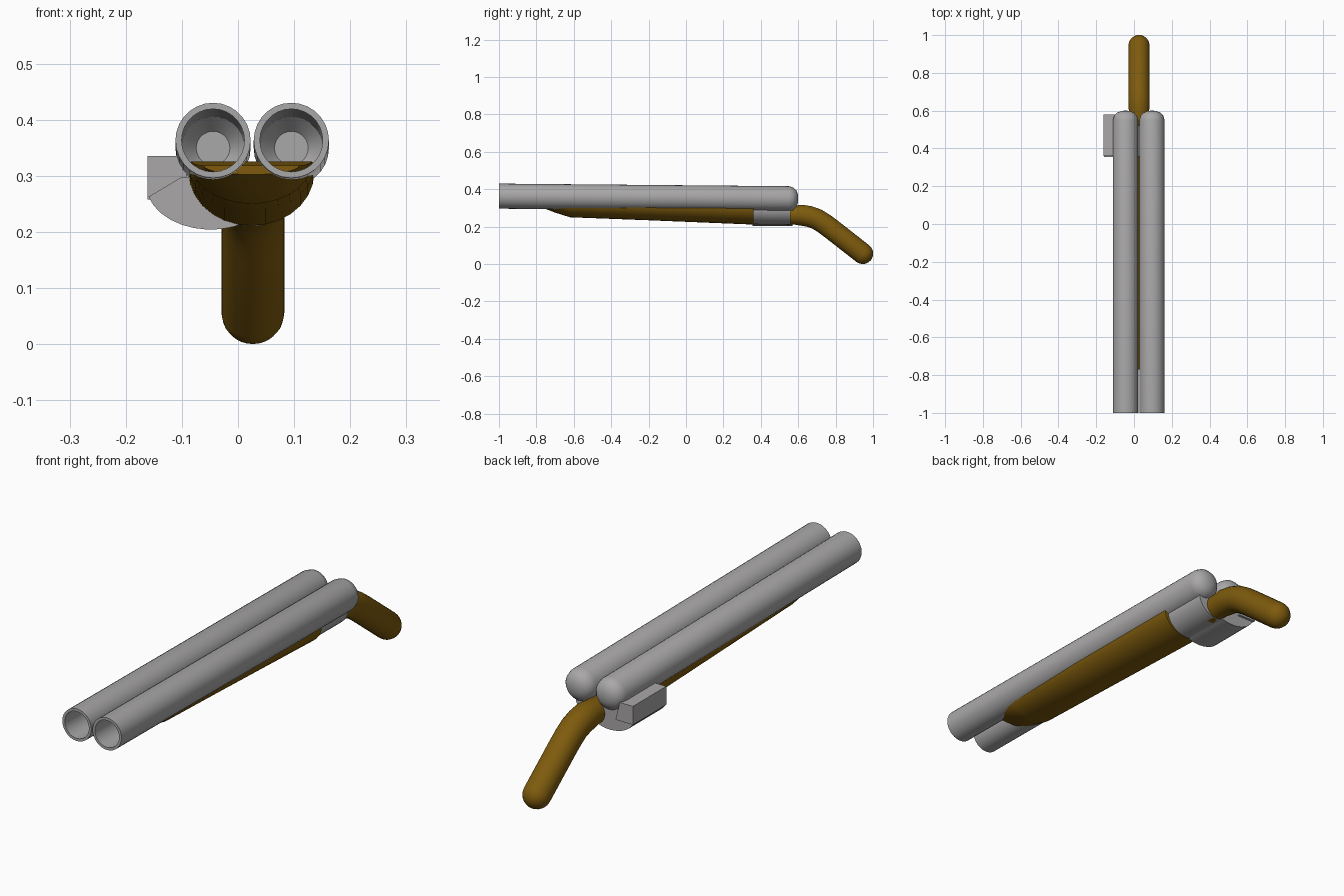
import bpy, bmesh, math
from mathutils import Vector

if "Cube" in bpy.data.objects:
    bpy.data.objects.remove(bpy.data.objects["Cube"])


def material(name, rgb):
    m = bpy.data.materials.new(name)
    m.diffuse_color = (*rgb, 1)
    m.use_nodes = True
    m.node_tree.nodes["Principled BSDF"].inputs["Base Color"].default_value = m.diffuse_color
    return m


STEEL = material("grey steel", (0.40, 0.39, 0.39))
WOOD = material("brown wood", (0.21, 0.105, 0.004))


def loft(name, rings, mat, angle=35):
    """Skin a list of equal-length point rings and cap both ends."""
    bm = bmesh.new()
    rows = [[bm.verts.new(p) for p in ring] for ring in rings]
    n = len(rows[0])
    for a, b in zip(rows, rows[1:]):
        for i in range(n):
            j = (i + 1) % n
            bm.faces.new((a[i], a[j], b[j], b[i]))
    bm.faces.new(rows[0])
    bm.faces.new(rows[-1])
    bmesh.ops.remove_doubles(bm, verts=bm.verts, dist=1e-5)
    bmesh.ops.recalc_face_normals(bm, faces=bm.faces)
    me = bpy.data.meshes.new(name)
    bm.to_mesh(me)
    bm.free()
    me.materials.append(mat)
    ob = bpy.data.objects.new(name, me)
    bpy.context.collection.objects.link(ob)
    bpy.ops.object.select_all(action='DESELECT')
    ob.select_set(True)
    bpy.context.view_layer.objects.active = ob
    bpy.ops.object.shade_smooth_by_angle(angle=math.radians(angle))
    return ob


def circle(center, tangent, r, n=28):
    t = Vector(tangent).normalized()
    side = Vector((1, 0, 0))
    up = side.cross(t)
    c = Vector(center)
    return [c + (side * math.cos(a) + up * math.sin(a)) * r
            for a in (2 * math.pi * i / n for i in range(n))]


# Barrels: hollow tubes with a domed breech, dropping slightly to the rear
bore_profile = [(0.53, 0.03), (0.50, 0.056), (-1.0, 0.056), (-1.0, 0.067),
                (0.55, 0.067), (0.572, 0.061), (0.589, 0.046), (0.598, 0.024), (0.60, 0.006)]
for side, x in (("left", -0.0445), ("right", 0.095)):
    rings = [circle((x, y, 0.363 - 0.009 * (y + 1)), (0, 1, -0.009), r)
             for y, r in bore_profile]
    loft(side + "_barrel", rings, STEEL)


# Forend: half-round wooden underside with a tapered nose
def trough(y, bottom, half, top, n=14):
    arc = [(0.024 + half * math.cos(a), y, top + (top - bottom) * math.sin(a))
           for a in (math.pi + math.pi * i / n for i in range(n + 1))]
    return arc


loft("forend", [trough(-0.77, 0.302, 0.085, 0.318), trough(-0.70, 0.275, 0.10, 0.32),
                trough(-0.62, 0.250, 0.108, 0.325), trough(-0.20, 0.234, 0.112, 0.320),
                trough(0.36, 0.211, 0.112, 0.306)], WOOD)

# Receiver: half-round block offset to the left
def receiver_ring(y, bottom=0.204, cx=-0.048, half=0.116, top=0.285, n=14):
    return [(cx + half * math.cos(a), y, top + (top - bottom) * math.sin(a))
            for a in (math.pi * (1.09 + 0.91 * i / n) for i in range(n + 1))] + \
           [(cx + half, y, 0.298), (-0.10, y, 0.298)]


loft("receiver", [receiver_ring(0.355), receiver_ring(0.57)], STEEL)

# Side plate: flat block standing beside the left barrel
side_profile = [(-0.161, 0.258), (-0.161, 0.335), (-0.10, 0.335), (-0.08, 0.258)]
loft("side_plate", [[(x, y, z) for x, z in side_profile] for y in (0.36, 0.58)], STEEL)

# Right half of the receiver filling the gap below the right barrel
loft("receiver_base", [trough(0.355, 0.212, 0.095, 0.298), trough(0.56, 0.210, 0.095, 0.298)],
     STEEL)

# Grip: bent round handle with a rounded end
path = [(0.52, 0.260), (0.58, 0.262), (0.62, 0.261), (0.66, 0.254), (0.70, 0.240),
        (0.74, 0.215), (0.78, 0.185), (0.945, 0.056)]
R = 0.056
rings = []
for i, (y, z) in enumerate(path):
    a, b = path[max(i - 1, 0)], path[min(i + 1, len(path) - 1)]
    rings.append(circle((0.0265, y, z), (0, b[0] - a[0], b[1] - a[1]),
                        0.051 if i < 2 else R))
d = Vector((0, path[-1][0] - path[-2][0], path[-1][1] - path[-2][1])).normalized()
end = Vector((0.0265, *path[-1]))
for k in range(1, 6):
    a = math.radians(17 * k)
    rings.append(circle(end + d * R * math.sin(a), d, R * math.cos(a)))
loft("grip", rings, WOOD)
